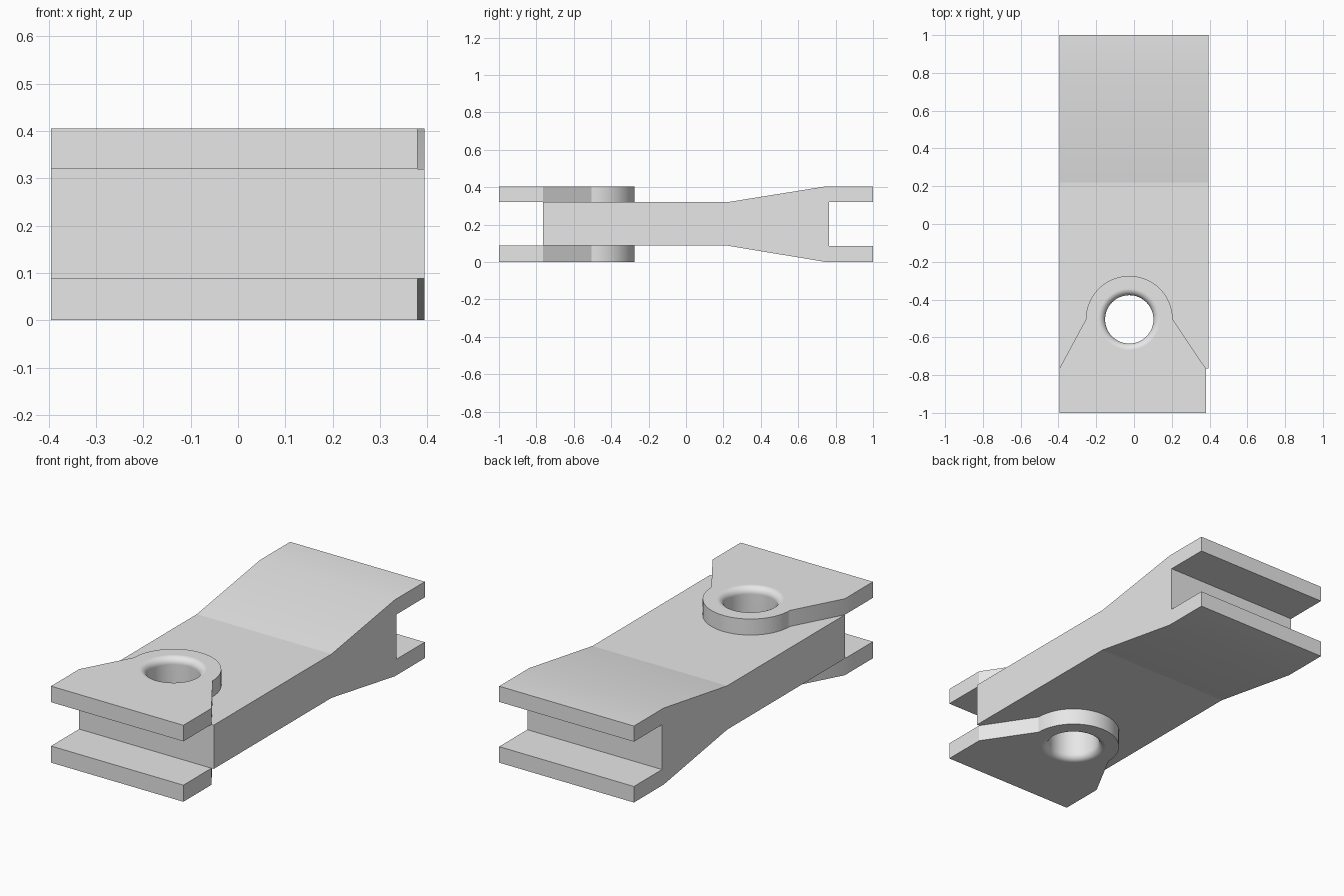
import bpy, bmesh
from math import sin, cos, pi, radians

cube = bpy.data.objects.get("Cube")
if cube:
    bpy.data.objects.remove(cube, do_unlink=True)

HEIGHT, BODY_LOW, BODY_HIGH = 0.405, 0.088, 0.32
HOLE_X, HOLE_Y, HOLE_R, FILLET = -0.025, -0.505, 0.128, 0.035
BOSS_R = 0.23
RAMP_START = 0.22

grey = bpy.data.materials.new("light grey")
grey.use_nodes = True
colour = (0.8, 0.8, 0.8, 1)
grey.diffuse_color = colour
grey.node_tree.nodes["Principled BSDF"].inputs["Base Color"].default_value = colour


def finish(bm, name):
    bmesh.ops.recalc_face_normals(bm, faces=bm.faces)
    mesh = bpy.data.meshes.new(name)
    bm.to_mesh(mesh)
    bm.free()
    mesh.materials.append(grey)
    obj = bpy.data.objects.new(name, mesh)
    bpy.context.collection.objects.link(obj)
    return obj


def prism(name, points, offset):
    """Extrude a closed outline of 3D points along an offset."""
    bm = bmesh.new()
    face = bm.faces.new([bm.verts.new(p) for p in points])
    new = bmesh.ops.extrude_face_region(bm, geom=[face])["geom"]
    bmesh.ops.translate(bm, vec=offset,
                        verts=[v for v in new if isinstance(v, bmesh.types.BMVert)])
    return finish(bm, name)


def select_only(obj):
    bpy.ops.object.select_all(action='DESELECT')
    obj.select_set(True)
    bpy.context.view_layer.objects.active = obj


# Main bar: side profile with a flared, forked rear end
profile = [(-0.765, BODY_LOW), (-0.765, BODY_HIGH), (RAMP_START, BODY_HIGH),
           (0.75, HEIGHT), (1, HEIGHT), (1, 0.322), (0.765, 0.322),
           (0.765, 0.085), (1, 0.085), (1, 0), (0.75, 0), (RAMP_START, BODY_LOW)]
body = prism("main_bar", [(-0.395, y, z) for y, z in profile], (0.789, 0, 0))

# Front plates: rectangular lip tapering into a round boss
outline = [(-0.395, -0.765), (-0.395, -1), (0.38, -1), (0.38, -0.765)]
outline += [(HOLE_X + BOSS_R * cos(i * pi / 32), HOLE_Y + BOSS_R * sin(i * pi / 32))
            for i in range(33)]
top_plate = prism("upper_plate", [(x, y, BODY_HIGH) for x, y in outline],
                  (0, 0, HEIGHT - BODY_HIGH))
low_plate = prism("lower_plate", [(x, y, 0) for x, y in outline], (0, 0, BODY_LOW))

# Turned cutter for the through hole with rounded rims
upper = [(HOLE_R + FILLET * (1 - cos(a)), HEIGHT - FILLET * (1 - sin(a)))
         for a in [i * pi / 16 for i in range(9)]]
upper += [(HOLE_R + FILLET, HEIGHT + 0.1), (0, HEIGHT + 0.1)]
lathe = [(r, HEIGHT - z) for r, z in reversed(upper)] + upper
bm = bmesh.new()
verts = [bm.verts.new((HOLE_X + r, HOLE_Y, z)) for r, z in lathe]
edges = [bm.edges.new(pair) for pair in zip(verts, verts[1:])]
bmesh.ops.spin(bm, geom=verts + edges, cent=(HOLE_X, HOLE_Y, 0), axis=(0, 0, 1),
               angle=2 * pi, steps=64)
bmesh.ops.remove_doubles(bm, verts=bm.verts, dist=0.0001)
cutter = finish(bm, "hole_cutter")
cutter.hide_render = True

# Drill each part and shade it
for part in (body, top_plate, low_plate):
    select_only(part)
    cut = part.modifiers.new("hole", 'BOOLEAN')
    cut.operation = 'DIFFERENCE'
    cut.solver = 'EXACT'
    cut.object = cutter
    bpy.ops.object.modifier_apply(modifier=cut.name)
    bpy.ops.object.shade_smooth_by_angle(angle=radians(30))
    if part is not body:
        part.modifiers.new("flat_tops", 'WEIGHTED_NORMAL').keep_sharp = True

# Keep a crisp crease where the flare begins
mesh = body.data
for edge in mesh.edges:
    if all(abs(mesh.vertices[i].co.y - RAMP_START) < 0.001 for i in edge.vertices):
        edge.use_edge_sharp = True

bpy.data.objects.remove(cutter, do_unlink=True)
